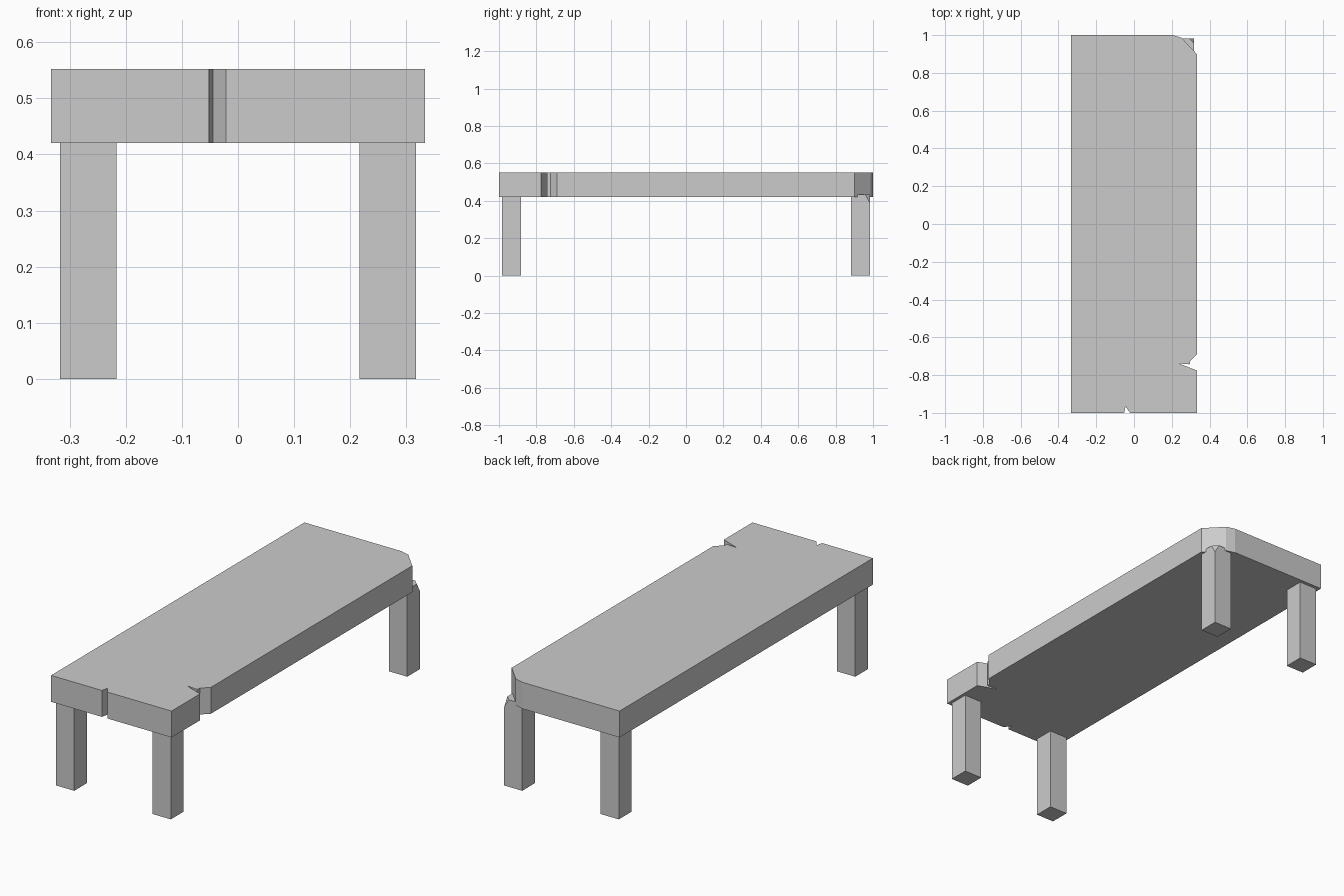
import bpy, bmesh
from mathutils import Vector

if "Cube" in bpy.data.objects:
    bpy.data.objects.remove(bpy.data.objects["Cube"])


def prism(name, outline, z0, z1):
    """Extrude a closed xy outline (counter-clockwise) from z0 to z1."""
    bm = bmesh.new()
    face = bm.faces.new([bm.verts.new((x, y, z0)) for x, y in outline])
    new = bmesh.ops.extrude_face_region(bm, geom=[face], use_keep_orig=True)["geom"]
    bmesh.ops.translate(bm, vec=(0, 0, z1 - z0),
                        verts=[v for v in new if isinstance(v, bmesh.types.BMVert)])
    bmesh.ops.recalc_face_normals(bm, faces=bm.faces)
    mesh = bpy.data.meshes.new(name)
    bm.to_mesh(mesh)
    bm.free()
    obj = bpy.data.objects.new(name, mesh)
    bpy.context.collection.objects.link(obj)
    return obj


# Thick tabletop with chipped edges and a broken back right corner
W, BOTTOM, TOP = 0.333, 0.42, 0.552
front_chip = [(-0.052, -1), (-0.045, -0.965), (-0.021, -1)]
side_chip = [(W, -0.775), (0.235, -0.738), (0.295, -0.743), (0.297, -0.725), (W, -0.69)]
broken_corner = [(W, 0.9), (0.25, 0.987), (0.205, 1)]
prism("tabletop",
      [(-W, -1), *front_chip, (W, -1), *side_chip, *broken_corner, (-W, 1)],
      BOTTOM, TOP)

# Four square legs; the back right one reaches up into the broken corner
LX, LY, H = 0.267, 0.933, 0.05
BROKEN_TOP = 0.435
for side, sx in (("left", -1), ("right", 1)):
    for end, sy in (("front", -1), ("back", 1)):
        cx, cy = sx * LX, sy * LY
        square = [(cx - H, cy - H), (cx + H, cy - H), (cx + H, cy + H), (cx - H, cy + H)]
        broken = (side, end) == ("right", "back")
        leg = prism(f"{end}_{side}_leg", square, 0, BROKEN_TOP if broken else BOTTOM)
        if broken:
            # Slice the exposed top corner off the leg
            x, y = cx + H, cy + H
            corner = Vector((x, y, 0.39))
            a = Vector((x - 0.026, y, BROKEN_TOP))
            b = Vector((x, y - 0.026, BROKEN_TOP))
            normal = (a - corner).cross(b - corner)
            if normal.z < 0:
                normal.negate()
            bm = bmesh.new()
            bm.from_mesh(leg.data)
            cut = bmesh.ops.bisect_plane(bm, geom=bm.verts[:] + bm.edges[:] + bm.faces[:],
                                         plane_co=corner, plane_no=normal, clear_outer=True)
            rim = [e for e in cut["geom_cut"] if isinstance(e, bmesh.types.BMEdge)]
            bmesh.ops.holes_fill(bm, edges=bm.edges[:])
            bmesh.ops.recalc_face_normals(bm, faces=bm.faces)
            bm.to_mesh(leg.data)
            bm.free()
